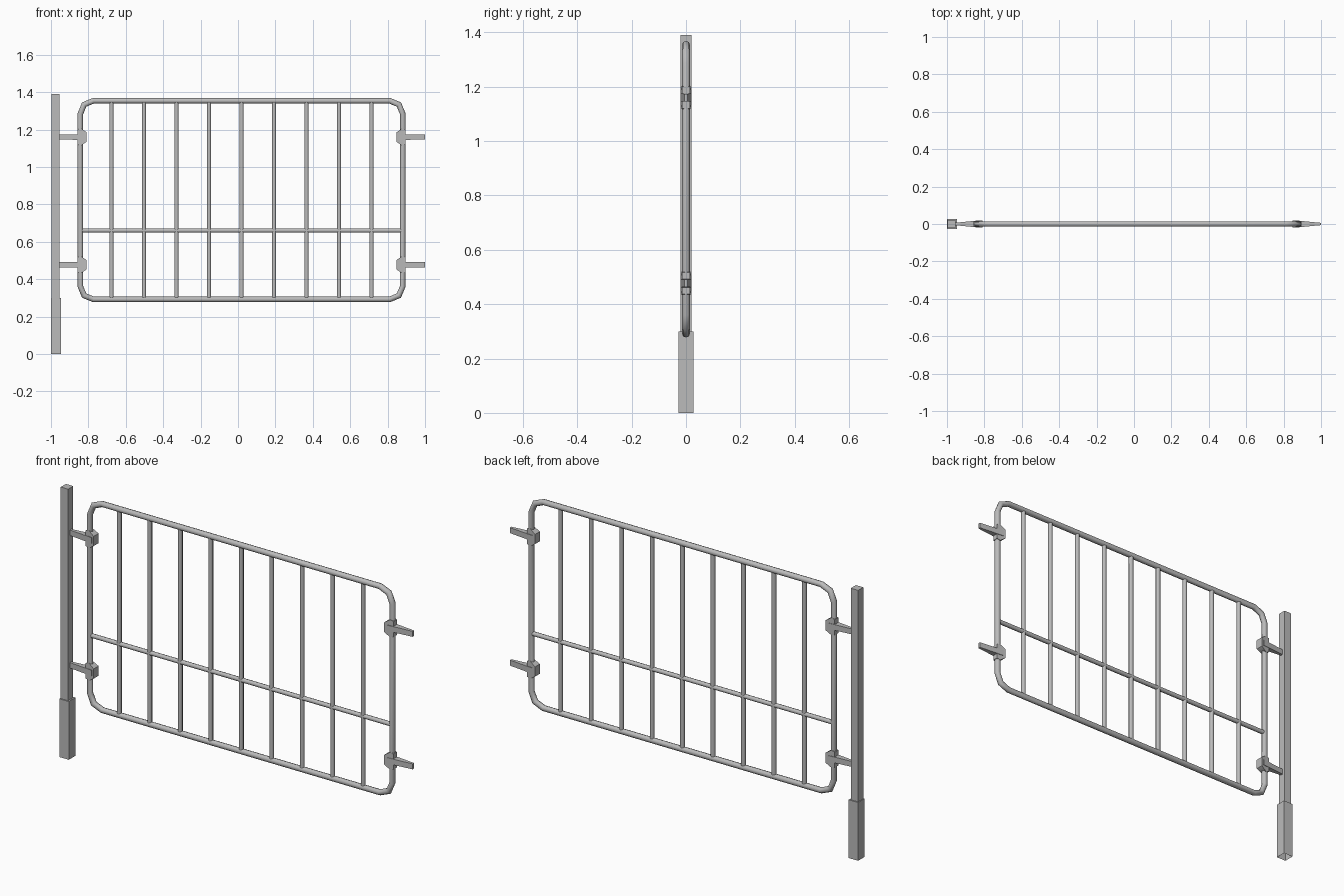
import bpy, bmesh, math
from mathutils import Vector

cube = bpy.data.objects.get("Cube")
if cube:
    bpy.data.objects.remove(cube)

steel = bpy.data.materials.new("galvanised_grey")
steel.use_nodes = True
GREY = (0.5, 0.5, 0.5, 1)
steel.diffuse_color = GREY
steel.node_tree.nodes["Principled BSDF"].inputs["Base Color"].default_value = GREY

MID = 0.019                 # middle of the gate panel
HALF_W, LOW, HIGH = 0.862, 0.292, 1.354   # centre line of the frame tube
HINGES = (0.477, 1.16)


def finish(bm, name, angle=50):
    bmesh.ops.recalc_face_normals(bm, faces=bm.faces)
    me = bpy.data.meshes.new(name)
    bm.to_mesh(me)
    bm.free()
    ob = bpy.data.objects.new(name, me)
    bpy.context.collection.objects.link(ob)
    me.materials.append(steel)
    bpy.ops.object.select_all(action='DESELECT')
    ob.select_set(True)
    bpy.context.view_layer.objects.active = ob
    bpy.ops.object.shade_smooth_by_angle(angle=math.radians(angle))
    return ob


def loft(bm, rings, closed=False, cap_start=True, cap_end=True):
    """Skin a list of vertex rings with quads."""
    rings = [[bm.verts.new(p) for p in ring] for ring in rings]
    pairs = list(zip(rings, rings[1:]))
    if closed:
        pairs.append((rings[-1], rings[0]))
    for a, b in pairs:
        for i in range(len(a)):
            j = (i + 1) % len(a)
            bm.faces.new((a[i], a[j], b[j], b[i]))
    if not closed and cap_start:
        bm.faces.new(rings[0])
    if not closed and cap_end:
        bm.faces.new(rings[-1])


def tube(name, path, r, closed=False, sides=8):
    """Sweep a mitred tube along a path in the xz plane."""
    pts = [Vector((x, 0, z)) for x, z in path]
    rings, n = [], len(pts)
    for i, p in enumerate(pts):
        before = pts[i - 1] if closed or i > 0 else p
        after = pts[(i + 1) % n] if closed or i < n - 1 else p
        d1, d2 = (p - before).normalized(), (after - p).normalized()
        t = (d1 + d2).normalized()
        out = Vector((t.z, 0, -t.x))
        mitre = r / max(t.dot(d1), t.dot(d2))
        angles = [2 * math.pi * k / sides for k in range(sides)]
        rings.append([p + out * mitre * math.cos(a) + Vector((0, r * math.sin(a), 0))
                      for a in angles])
    bm = bmesh.new()
    loft(bm, rings, closed)
    return finish(bm, name)


def square_bar(name, x, half, z0, z1, open_bottom=False):
    bm = bmesh.new()
    corners = ((-1, -1), (1, -1), (1, 1), (-1, 1))
    loft(bm, [[(x + half * a, half * b, z) for a, b in corners] for z in (z0, z1)],
         cap_start=not open_bottom)
    return finish(bm, name)


def bracket(name, sections, z, side):
    """Box loft along x; each section is (x offset, half height, half depth)."""
    corners = ((-1, -1), (1, -1), (1, 1), (-1, 1))
    bm = bmesh.new()
    loft(bm, [[(MID + side * x, hy * a, z + hz * b) for a, b in corners]
              for x, hz, hy in sections])
    return finish(bm, name)


# Post in its ground sleeve
square_bar("gate_post", -0.975, 0.021, 0.28, 1.39)
square_bar("ground_sleeve", -0.973, 0.027, 0, 0.3, open_bottom=True)

# Rounded outer frame
R = 0.07
path = []
for sx, sz, start in ((1, 1, 0), (-1, 1, 90), (-1, -1, 180), (1, -1, 270)):
    cx = MID + sx * (HALF_W - R)
    cz = HIGH - R if sz > 0 else LOW + R
    for step in (0, 45, 90):
        a = math.radians(start + step)
        path.append((cx + R * math.cos(a), cz + R * math.sin(a)))
tube("outer_frame", path, 0.0147, closed=True)

# Upright bars and the middle rail
for i in range(-4, 5):
    x = MID + i * 0.1738
    tube(f"upright_bar_{i + 5}", [(x, LOW), (x, HIGH)], 0.0115)
tube("middle_rail", [(MID - HALF_W, 0.66), (MID + HALF_W, 0.66)], 0.0115)

# Hinge and latch brackets on both ends
for side, label in ((-1, "right"), (1, "left")):
    for z, level in zip(HINGES, ("lower", "upper")):
        bracket(f"{label}_{level}_clamp",
                [(0.828, 0.025, 0.02), (0.858, 0.045, 0.015), (0.877, 0.04, 0.0145)],
                z, side)
        bracket(f"{label}_{level}_arm",
                [(0.84, 0.015, 0.02), (0.981, 0.014, 0.006)], z, side)
